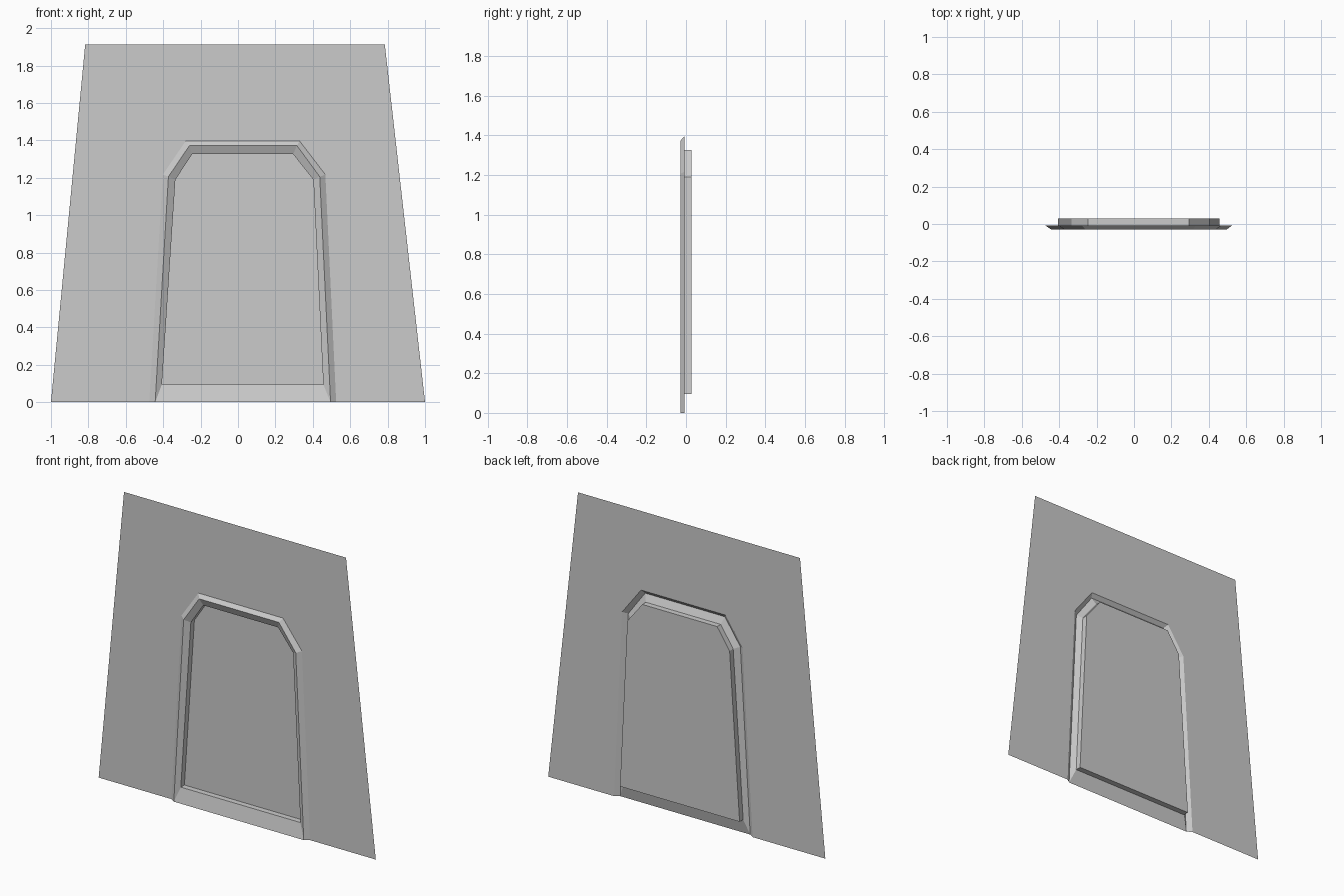
import bpy
import bmesh

if "Cube" in bpy.data.objects:
    bpy.data.objects.remove(bpy.data.objects["Cube"])

Y_FRONT, Y_WALL, Y_BACK = -0.029, -0.008, 0.029

# Doorway outlines (x, z), running from bottom left over the top to bottom right
OUTER = [(-0.475, 0), (-0.402, 1.217), (-0.28, 1.396), (0.33, 1.396), (0.467, 1.217), (0.525, 0)]
RIDGE = [(-0.443, 0), (-0.372, 1.206), (-0.26, 1.372), (0.315, 1.372), (0.437, 1.206), (0.495, 0)]
INNER = [(-0.407, 0.096), (-0.335, 1.19), (-0.245, 1.326), (0.295, 1.326), (0.403, 1.19), (0.456, 0.096)]


def ring(outline, y):
    return [(x, y, z) for x, z in outline]


def make_object(name, faces):
    """Build a flat-shaded mesh from lists of corner points."""
    bm = bmesh.new()
    for face in faces:
        bm.faces.new([bm.verts.new(p) for p in face])
    bmesh.ops.remove_doubles(bm, verts=bm.verts, dist=1e-5)
    mesh = bpy.data.meshes.new(name)
    bm.to_mesh(mesh)
    bm.free()
    obj = bpy.data.objects.new(name, mesh)
    bpy.context.collection.objects.link(obj)
    return obj


def strip(a, b, closed=False):
    """Quads between two outlines."""
    n = len(a)
    return [(a[i], b[i], b[(i + 1) % n], a[(i + 1) % n])
            for i in range(n if closed else n - 1)]


outer = ring(OUTER, Y_WALL)
ridge = ring(RIDGE, Y_FRONT)
inner = ring(INNER, Y_WALL)
back = ring(INNER, Y_BACK)

# Tapered wall with the doorway cut out
wall = ([(-1, Y_WALL, 0)] + outer +
        [(1, Y_WALL, 0), (0.785, Y_WALL, 1.912), (-0.817, Y_WALL, 1.912)])
make_object("wall", [wall])

# Raised trim: outer bevel, then inner bevel including the sloped sill
make_object("door_frame", strip(outer, ridge) + strip(ridge, inner, closed=True))

# Recess sides and the door panel behind
make_object("door_recess", strip(inner, back, closed=True))
make_object("door_panel", [back[::-1]])
